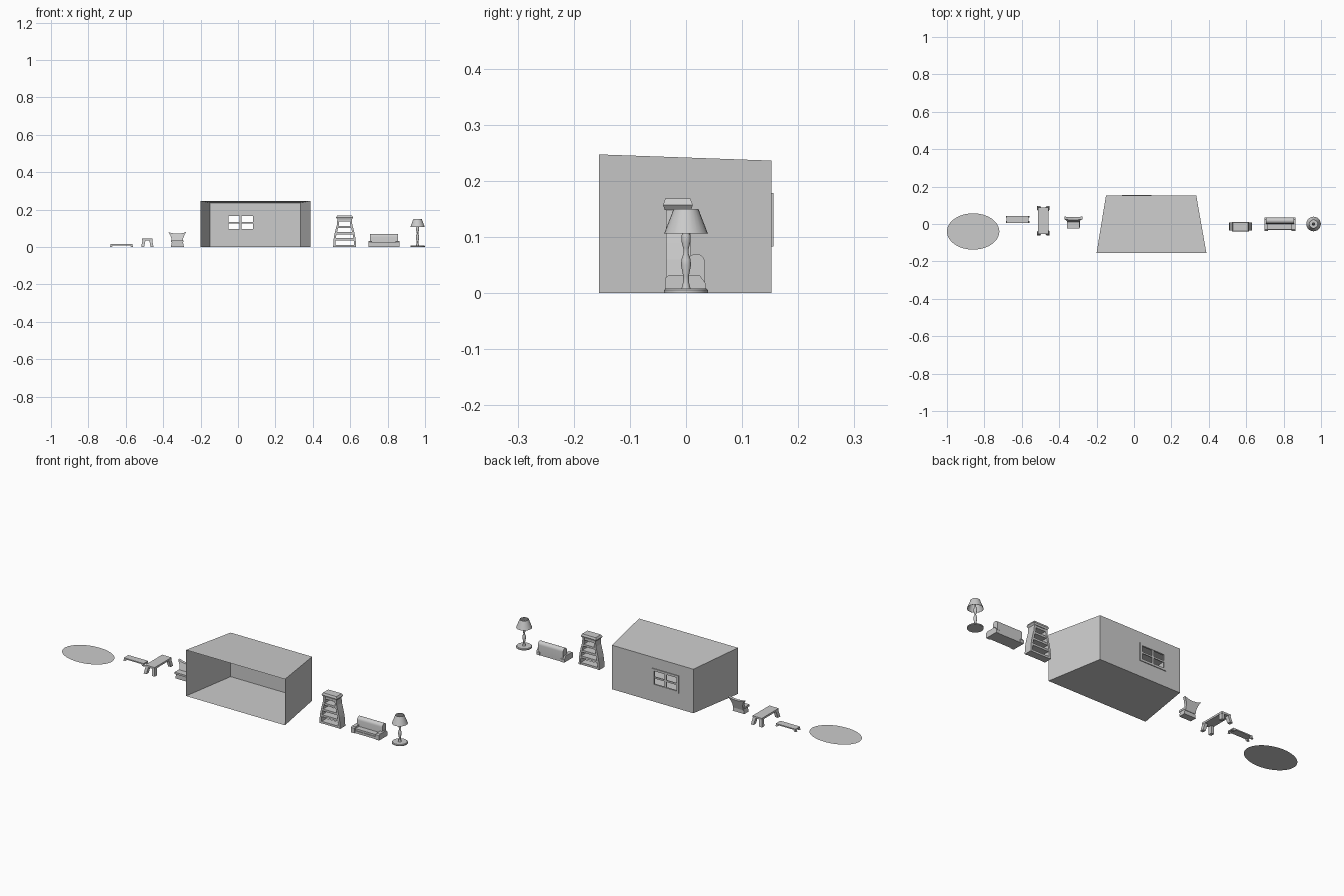
import bpy, bmesh, math

if "Cube" in bpy.data.objects:
    bpy.data.objects.remove(bpy.data.objects["Cube"])


def make(name, verts, faces, smooth=False, fix=True):
    bm = bmesh.new()
    vs = [bm.verts.new(v) for v in verts]
    for f in faces:
        bm.faces.new([vs[i] for i in f])
    if fix:
        bmesh.ops.recalc_face_normals(bm, faces=bm.faces)
    me = bpy.data.meshes.new(name)
    bm.to_mesh(me)
    bm.free()
    ob = bpy.data.objects.new(name, me)
    bpy.context.collection.objects.link(ob)
    if smooth:
        bpy.ops.object.select_all(action='DESELECT')
        ob.select_set(True)
        bpy.context.view_layer.objects.active = ob
        bpy.ops.object.shade_smooth_by_angle(angle=math.radians(40))
    return ob


def bridge(name, a, b, smooth=False):
    """Solid between two matching outlines."""
    n = len(a)
    faces = [list(range(n)), list(range(n, 2 * n))]
    faces += [(i, (i + 1) % n, n + (i + 1) % n, n + i) for i in range(n)]
    return make(name, a + b, faces, smooth)


def rect(x0, x1, y0, y1, z):
    return [(x0, y0, z), (x1, y0, z), (x1, y1, z), (x0, y1, z)]


def box(name, x0, x1, y0, y1, z0, z1):
    return bridge(name, rect(x0, x1, y0, y1, z0), rect(x0, x1, y0, y1, z1))


def prism_y(name, pts, y0, y1, lean=0):
    return bridge(name, [(x, y0 + lean * z, z) for x, z in pts],
                  [(x, y1 + lean * z, z) for x, z in pts])


def prism_x(name, pts, x0, x1, smooth=False):
    return bridge(name, [(x0, y, z) for y, z in pts], [(x1, y, z) for y, z in pts], smooth)


def leg(name, bx, by, tx, ty, sx, sy, z):
    """Splayed leg from bottom centre to top centre."""
    return bridge(name, rect(bx - sx, bx + sx, by - sy, by + sy, 0),
                  rect(tx - sx, tx + sx, ty - sy, ty + sy, z))


def lathe(name, prof, cx, cy, n=24):
    verts = [(cx + r * math.cos(2 * math.pi * i / n), cy + r * math.sin(2 * math.pi * i / n), z)
             for r, z in prof for i in range(n)]
    faces = [(k * n + i, k * n + (i + 1) % n, (k + 1) * n + (i + 1) % n, (k + 1) * n + i)
             for k in range(len(prof) - 1) for i in range(n)]
    return make(name, verts, faces, True)


# Rug
make("rug", [(-0.86 + 0.14 * math.cos(math.pi * i / 24), -0.04 + 0.097 * math.sin(math.pi * i / 24), 0.001)
             for i in range(48)], [range(48)])

# Room shell: trapezoid plan, open front
yf, yb = -0.155, 0.152
F = [(-0.2, yf, 0), (0.387, yf, 0), (0.387, yf, 0.247), (-0.2, yf, 0.247)]
B = [(-0.15, yb, 0), (0.333, yb, 0), (0.333, yb, 0.236), (-0.15, yb, 0.236)]
make("room_floor_walls_ceiling", F + B,
     [(i, (i + 1) % 4, 4 + (i + 1) % 4, 4 + i)[::-1] for i in range(4)], fix=False)

# Back wall with window hole
wx, wz = (-0.055, 0.083), (0.092, 0.169)
xs, zs = (-0.15, *wx, 0.333), (0, *wz, 0.236)
make("back_wall", [(x, yb, z) for z in zs for x in xs],
     [(4 * j + i, 4 * j + i + 4, 4 * j + i + 5, 4 * j + i + 1)
      for j in range(3) for i in range(3) if (i, j) != (1, 1)], fix=False)

# Window frame and bars
for n, x0, x1, z0, z1 in (("left", -0.065, -0.052, 0.083, 0.178), ("right", 0.08, 0.093, 0.083, 0.178),
                          ("bottom", -0.052, 0.08, 0.083, 0.095), ("top", -0.052, 0.08, 0.166, 0.178)):
    box("window_frame_" + n, x0, x1, 0.147, 0.156, z0, z1)
box("window_bar_vertical", 0.009, 0.019, 0.149, 0.154, 0.095, 0.166)
box("window_bar_horizontal", -0.052, 0.08, 0.149, 0.154, 0.126, 0.135)

# Wall shelf with small brackets
box("wall_shelf", -0.681, -0.564, 0.006, 0.044, 0.009, 0.015)
for s in (-1, 1):
    for y in (0.011, 0.039):
        leg("wall_shelf_bracket", -0.6225 + s * 0.057, y, -0.6225 + s * 0.05, y, 0.006, 0.005, 0.01)

# Long table with splayed legs
box("table_top", -0.512, -0.457, -0.054, 0.089, 0.035, 0.045)
for sx in (-1, 1):
    for sy in (-1, 1):
        leg("table_leg", -0.4845 + sx * 0.025, 0.0175 + sy * 0.068,
            -0.4845 + sx * 0.018, 0.0175 + sy * 0.06, 0.008, 0.010, 0.037)

# Chair: block seat and flared leaning back
bridge("chair_base", rect(-0.359, -0.289, -0.018, 0.018, 0), rect(-0.354, -0.294, -0.018, 0.018, 0.026))
box("chair_seat", -0.359, -0.292, -0.025, 0.018, 0.026, 0.036)
half = [(0.029, 0.02), (0.031, 0.045), (0.037, 0.062), (0.048, 0.08), (0.028, 0.074), (0.0, 0.071)]
cx = -0.3245
prism_y("chair_back", [(cx + x, z) for x, z in half] + [(cx - x, z) for x, z in half[-2::-1]],
        -0.001, 0.014, 0.32)

# Bookcase: curved sides, open front and back
side = [(0.061, 0), (0.060, 0.03), (0.056, 0.06), (0.049, 0.09), (0.041, 0.12), (0.039, 0.148)]


def half_width(z):
    for (w0, z0), (w1, z1) in zip(side, side[1:]):
        if z <= z1:
            return w0 + (w1 - w0) * (z - z0) / (z1 - z0)


bx, by0, by1 = 0.57, -0.036, 0.008
for s, n in ((-1, "left"), (1, "right")):
    prism_y("bookcase_side_" + n, [(bx + s * w, z) for w, z in side]
            + [(bx + s * (w - 0.011), z) for w, z in side[::-1]], by0, by1)
for z in (0.0, 0.036, 0.068, 0.102, 0.136):
    w = half_width(z) - 0.008
    box("bookcase_shelf", bx - w, bx + w, by0 + 0.002, by1 - 0.002, z, z + 0.011)
bridge("bookcase_cornice", rect(0.531, 0.609, -0.038, 0.009, 0.148), rect(0.524, 0.616, -0.041, 0.012, 0.157))
bridge("bookcase_cap", rect(0.524, 0.616, -0.041, 0.012, 0.157), rect(0.53, 0.61, -0.037, 0.008, 0.168))

# Sofa: rounded back, low arms, seat
back = [(0.0, 0.012), (0.034, 0.012)] + [(0.018 + 0.016 * math.cos(math.pi * i / 10),
                                        0.053 + 0.017 * math.sin(math.pi * i / 10)) for i in range(11)]
prism_x("sofa_back", back, 0.705, 0.855, True)
arm = [(-0.037, 0), (0.036, 0), (0.036, 0.016), (0.024, 0.032), (-0.03, 0.032), (-0.037, 0.027)]
prism_x("sofa_arm_left", arm, 0.697, 0.717)
prism_x("sofa_arm_right", arm, 0.843, 0.863)
box("sofa_base", 0.717, 0.843, -0.033, 0.034, 0, 0.013)
box("sofa_seat", 0.717, 0.843, -0.03, 0.005, 0.013, 0.023)

# Lamp: foot, turned stem, open shade
lx, ly = 0.96, 0.0
lathe("lamp_foot", [(0, 0), (0.039, 0), (0.039, 0.005), (0.036, 0.008), (0, 0.008)], lx, ly)
lathe("lamp_stem", [(0.008, 0.008), (0.005, 0.02), (0.005, 0.03), (0.009, 0.05), (0.008, 0.06), (0.004, 0.072),
                    (0.005, 0.08), (0.008, 0.092), (0.008, 0.102), (0.004, 0.115), (0.003, 0.14), (0, 0.14)], lx, ly, 12)
lathe("lamp_shade", [(0.039, 0.106), (0.022, 0.15), (0.021, 0.15), (0.0375, 0.106), (0.039, 0.106)], lx, ly)
